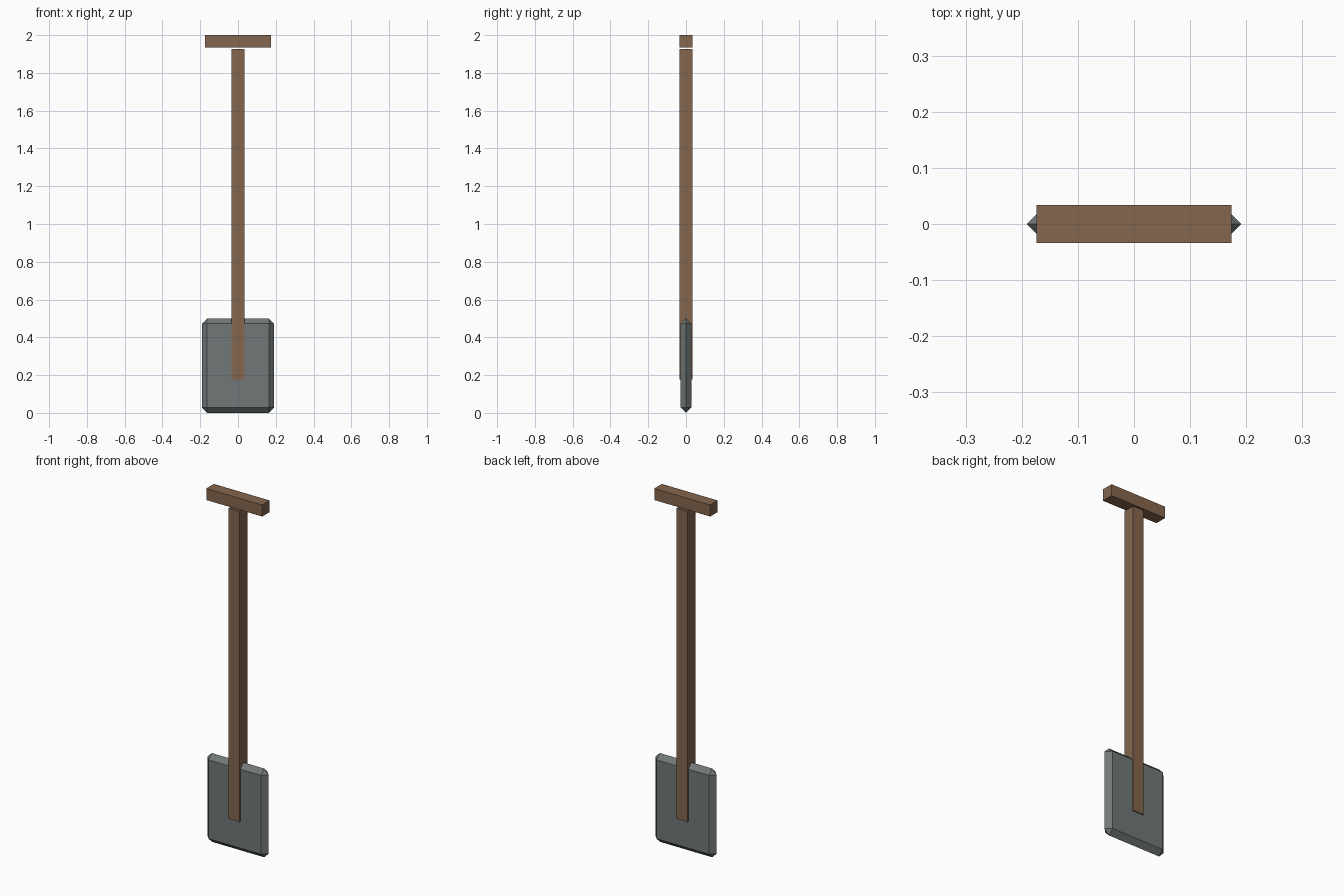
import bpy, bmesh

if "Cube" in bpy.data.objects:
    bpy.data.objects.remove(bpy.data.objects["Cube"])


def material(name, color):
    m = bpy.data.materials.new(name)
    m.diffuse_color = (*color, 1)
    m.use_nodes = True
    m.node_tree.nodes["Principled BSDF"].inputs["Base Color"].default_value = m.diffuse_color
    return m


def box(name, size, z0, z1, mat, bevel=0):
    """Box centred on x and y, from z0 to z1, with optional flat chamfer."""
    bm = bmesh.new()
    bmesh.ops.create_cube(bm, size=1)
    for v in bm.verts:
        v.co.x *= size[0]
        v.co.y *= size[1]
        v.co.z = z0 + (v.co.z + 0.5) * (z1 - z0)
    if bevel:
        bmesh.ops.bevel(bm, geom=bm.edges[:], offset=bevel, segments=1,
                        affect='EDGES', clamp_overlap=True)
        bmesh.ops.remove_doubles(bm, verts=bm.verts[:], dist=0.0005)
    bmesh.ops.recalc_face_normals(bm, faces=bm.faces[:])
    me = bpy.data.meshes.new(name)
    bm.to_mesh(me)
    bm.free()
    me.materials.append(mat)
    ob = bpy.data.objects.new(name, me)
    bpy.context.collection.objects.link(ob)
    return ob


wood = material("brown wood", (0.235, 0.133, 0.076))
steel = material("grey steel", (0.162, 0.188, 0.184))

# Wide steel blade, chamfered to a knife edge all round
box("blade", (0.382, 0.0562), 0.0, 0.5, steel, bevel=0.028)
# Long square shaft running down over the blade
box("shaft", (0.068, 0.068), 0.178, 1.927, wood)
# Crossbar grip floating just above the shaft
box("grip", (0.348, 0.067), 1.935, 2.0, wood)
